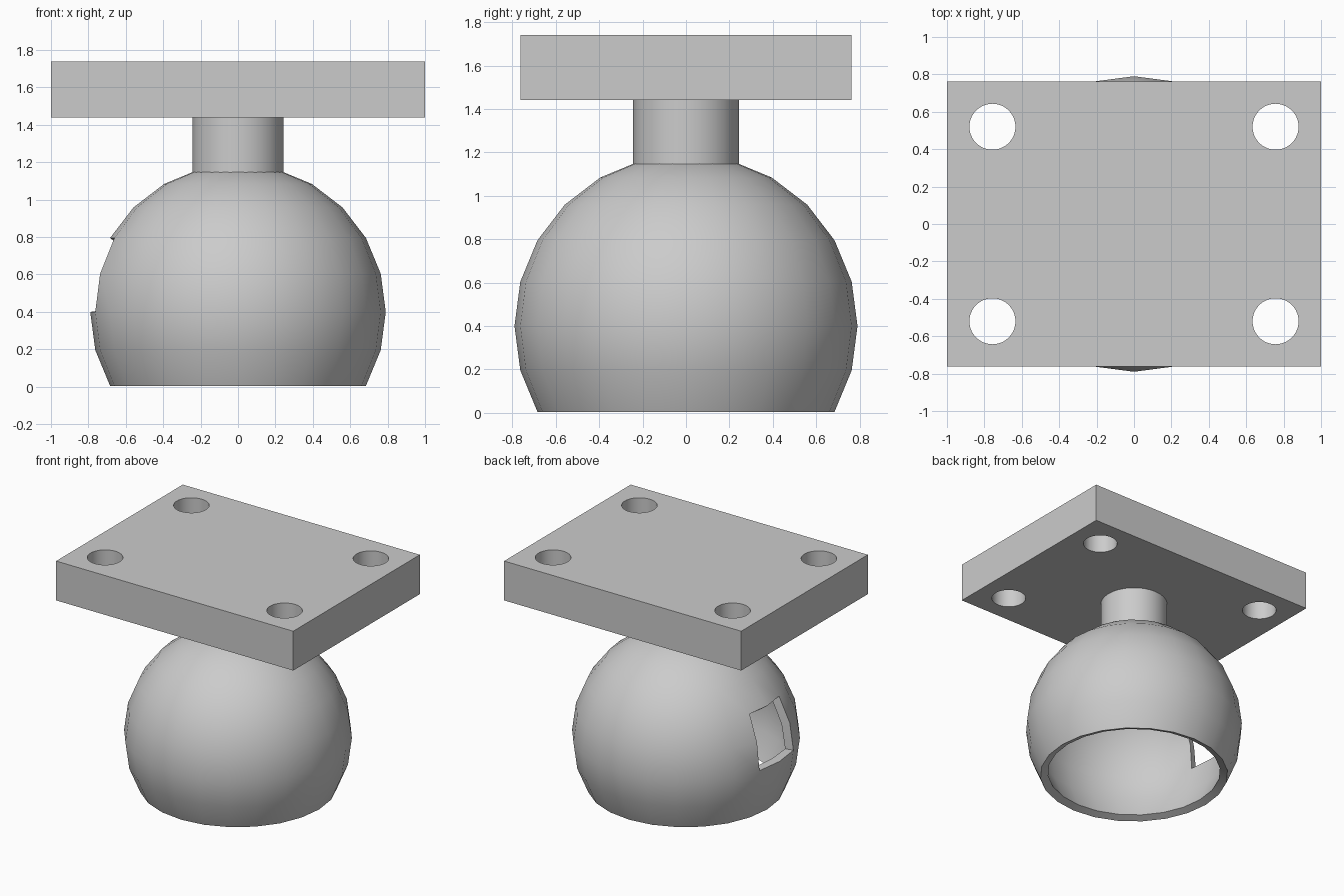
import bpy, bmesh
from math import radians

cube = bpy.data.objects.get("Cube")
if cube:
    bpy.data.objects.remove(cube, do_unlink=True)

BALL_R, BALL_Z = 0.79, 0.4
PLATE_BOTTOM, PLATE_TOP = 1.44, 1.74

grey = bpy.data.materials.new("plain grey")
grey.use_nodes = True
grey.diffuse_color = (0.6, 0.6, 0.6, 1)
grey.node_tree.nodes["Principled BSDF"].inputs["Base Color"].default_value = (0.6, 0.6, 0.6, 1)


def activate(obj):
    bpy.ops.object.select_all(action='DESELECT')
    obj.select_set(True)
    bpy.context.view_layer.objects.active = obj


def apply_modifier(obj, mod):
    activate(obj)
    bpy.ops.object.modifier_apply(modifier=mod.name)


def finish(obj):
    obj.data.materials.clear()
    obj.data.materials.append(grey)
    activate(obj)
    bpy.ops.object.shade_smooth_by_angle(angle=radians(30))


def cylinder(name, x, y, bottom, top, radius, sides):
    bpy.ops.mesh.primitive_cylinder_add(vertices=sides, radius=radius, depth=top - bottom,
                                        location=(x, y, (bottom + top) / 2))
    obj = bpy.context.object
    obj.name = name
    return obj


# Hollow ball: open underneath, with a small window on the -x side
mesh = bpy.data.meshes.new("ball_shell")
ball = bpy.data.objects.new("ball_shell", mesh)
bpy.context.collection.objects.link(ball)
ball.location.z = BALL_Z
bm = bmesh.new()
bmesh.ops.create_uvsphere(bm, u_segments=24, v_segments=12, radius=BALL_R)
removed = []
for f in bm.faces:
    c = f.calc_center_median()
    below = c.z < -BALL_R / 2
    window = c.x < 0 and abs(c.y) < -c.x * 0.25 and 0 < c.z < BALL_R / 2
    if below or window:
        removed.append(f)
bmesh.ops.delete(bm, geom=removed, context='FACES')
bm.to_mesh(mesh)
bm.free()
shell = ball.modifiers.new("thickness", 'SOLIDIFY')
shell.thickness = 0.06
shell.offset = -1
apply_modifier(ball, shell)
finish(ball)

# Neck, seated inside the thickness of the shell
finish(cylinder("neck", 0, 0, 1.135, PLATE_BOTTOM, 0.243, 32))

# Mounting plate with four bolt holes
bpy.ops.mesh.primitive_cube_add(size=1, location=(0, 0, (PLATE_BOTTOM + PLATE_TOP) / 2))
plate = bpy.context.object
plate.name = "mounting_plate"
plate.scale = (2, 1.526, PLATE_TOP - PLATE_BOTTOM)
bpy.ops.object.transform_apply(location=False, rotation=False, scale=True)
for sx in (-1, 1):
    for sy in (-1, 1):
        cutter = cylinder("hole_cutter", sx * 0.757, sy * 0.52,
                          PLATE_BOTTOM - 0.1, PLATE_TOP + 0.1, 0.123, 48)
        cutter.hide_render = True
        cut = plate.modifiers.new("bolt_hole", 'BOOLEAN')
        cut.operation = 'DIFFERENCE'
        cut.solver = 'EXACT'
        cut.object = cutter
        apply_modifier(plate, cut)
        bpy.data.objects.remove(cutter, do_unlink=True)
finish(plate)
